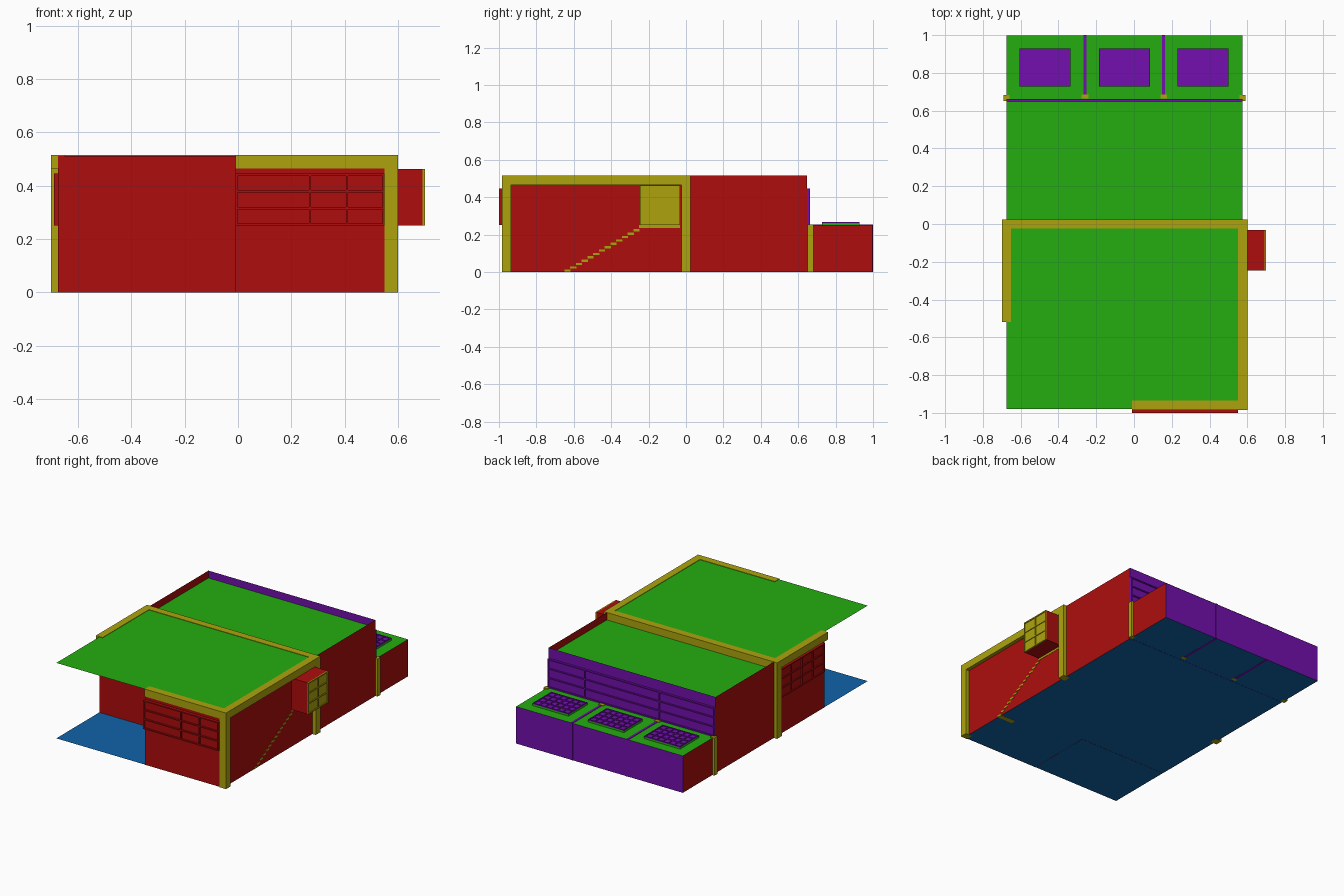
import bpy, bmesh

if "Cube" in bpy.data.objects:
    bpy.data.objects.remove(bpy.data.objects["Cube"])


def material(name, rgb):
    m = bpy.data.materials.new(name)
    m.diffuse_color = (*rgb, 1)
    m.use_nodes = True
    m.node_tree.nodes["Principled BSDF"].inputs["Base Color"].default_value = m.diffuse_color
    return m


RED = material("red wall", (0.42, 0.004, 0.004))
GREEN = material("green roof", (0.018, 0.42, 0.005))
OLIVE = material("olive frame", (0.42, 0.37, 0.004))
PURPLE = material("purple rear", (0.17, 0.005, 0.42))
BLUE = material("blue floor", (0.005, 0.125, 0.40))


def finish(name, bm, mat):
    me = bpy.data.meshes.new(name)
    bm.to_mesh(me)
    bm.free()
    me.materials.append(mat)
    ob = bpy.data.objects.new(name, me)
    bpy.context.collection.objects.link(ob)
    return ob


def add_box(bm, x, y, z):
    vs = bmesh.ops.create_cube(bm, size=1)["verts"]
    for v in vs:
        v.co = [r[0] if c < 0 else r[1] for c, r in zip(v.co, (x, y, z))]


def box(name, mat, x, y, z):
    bm = bmesh.new()
    add_box(bm, x, y, z)
    return finish(name, bm, mat)


def sheet(name, mat, pts):
    bm = bmesh.new()
    bm.faces.new([bm.verts.new(p) for p in pts])
    return finish(name, bm, mat)


def wall(name, mat, a, b, z0, z1):
    """Upright sheet; outside lies to the right of a -> b."""
    return sheet(name, mat, [(*a, z0), (*b, z0), (*b, z1), (*a, z1)])


def level(name, mat, x, y, z):
    return sheet(name, mat, [(x[0], y[0], z), (x[1], y[0], z),
                             (x[1], y[1], z), (x[0], y[1], z)])


def grille(name, mat, axis, base, pane, front, u, v, us, vs, w=0.008):
    """Pane plate with raised bars; axis = outward axis, u/v = in-plane ranges."""
    bm = bmesh.new()

    def put(d, ur, vr):
        r = [ur, vr]
        r.insert(axis, (min(d), max(d)))
        add_box(bm, *r)

    put((base, pane), u, v)
    for i, f in enumerate([0, *us, 1]):
        c = u[0] + w / 2 + f * (u[1] - u[0] - w)
        put((pane, front), (c - w / 2, c + w / 2), v)
    for f in [0, *vs, 1]:
        c = v[0] + w / 2 + f * (v[1] - v[0] - w)
        put((pane, front), u, (c - w / 2, c + w / 2))
    return finish(name, bm, mat)


L, R = -0.675, 0.575          # side walls
F, B = -0.98, 0.998           # front and back
PX, PY = -0.01, -0.52         # porch corner
H, LOW = 0.512, 0.25          # main and annex heights

# floor and roofs
level("floor", BLUE, (L, R), (F, B), 0.001)
level("front_roof", GREEN, (L, R), (F, 0.0), H)
level("rear_roof", GREEN, (L, R), (0.0, 0.648), 0.465)
level("annex_roof", GREEN, (L, R), (0.648, B), LOW)

# walls, with the porch cut out of the front left corner
wall("front_wall", RED, (PX, F), (R, F), 0, H)
wall("porch_side_wall", RED, (PX, PY), (PX, F), 0, H)
wall("porch_back_wall", RED, (L, PY), (PX, PY), 0, H)
wall("right_front_wall", RED, (R, F), (R, 0), 0, H)
wall("left_front_wall", RED, (L, 0), (L, PY), 0, H)
wall("right_rear_wall", RED, (R, 0), (R, 0.648), 0, 0.515)
wall("left_rear_wall", RED, (L, 0.648), (L, 0), 0, 0.515)
wall("right_annex_wall", RED, (R, 0.648), (R, B), 0, LOW)
wall("left_annex_wall", RED, (L, B), (L, 0.648), 0, LOW)
wall("rear_upper_wall", PURPLE, (R, 0.648), (L, 0.648), 0, 0.515)
wall("annex_back_wall", PURPLE, (R, B), (L, B), 0, LOW)

# beams round the front roof
Z = (0.465, 0.515)
box("middle_beam", OLIVE, (-0.70, 0.60), (-0.025, 0.025), Z)
box("right_beam", OLIVE, (0.55, 0.60), (-0.985, -0.025), Z)
box("front_beam", OLIVE, (PX, 0.55), (-0.985, -0.935), Z)
box("left_beam", OLIVE, (-0.70, -0.65), (PY, -0.025), Z)

# posts under the beams
box("front_right_post", OLIVE, (0.55, 0.60), (-0.985, -0.935), (0, 0.465))
box("middle_right_post", OLIVE, (0.55, 0.60), (-0.025, 0.025), (0, 0.465))
box("middle_left_post", OLIVE, (-0.70, -0.65), (-0.025, 0.025), (0, 0.465))

# annex posts and dividing strips
for x in (-0.675, 0.575):
    box("annex_corner_post", OLIVE, (x - 0.016, x + 0.016), (0.65, 0.682), (0, 0.254))
for x in (-0.26, 0.157):
    box("annex_post", OLIVE, (x - 0.018, x + 0.018), (0.664, 0.686), (0, 0.254))
    box("annex_divider", PURPLE, (x - 0.008, x + 0.008), (0.686, 1.0), (0, 0.253))

# skylights: green kerb with a purple gridded top
for x in (-0.605, -0.185, 0.23):
    box("skylight_kerb", GREEN, (x, x + 0.27), (0.727, 0.928), (LOW, 0.261))
    grille("skylight", PURPLE, 2, 0.261, 0.263, 0.267, (x, x + 0.27), (0.727, 0.928),
           [i / 6 for i in range(1, 6)], [0.25, 0.5, 0.75])

# window bands
grille("front_window", RED, 1, F, -0.99, -1.0, (PX, 0.55), (0.25, 0.445),
       [0.5, 0.75], [0.33, 0.67])
grille("left_window", RED, 0, L, -0.682, -0.69, (-0.50, -0.025), (0.25, 0.445),
       [0.25, 0.5, 0.75], [0.33, 0.67])
grille("rear_window", PURPLE, 1, 0.648, 0.655, 0.662, (L, R), (0.25, 0.445),
       [0.33, 0.78], [0.33, 0.67])

# projecting bay on the right with an olive glazed face
box("bay", RED, (R, 0.692), (-0.247, -0.032), (0.25, 0.463))
grille("bay_window", OLIVE, 0, 0.692, 0.695, 0.70, (-0.247, -0.032), (0.25, 0.463),
       [0.5], [0.33, 0.67])

# inner stair whose ends just show through the right wall
N = 13
bm = bmesh.new()
for i in range(N):
    y, z = -0.65 + 0.4 * i / N, 0.235 * i / N
    add_box(bm, (0.46, 0.577), (y, y + 0.4 / N + 0.002), (z, z + 0.012))
add_box(bm, (0.46, 0.577), (-0.25, -0.032), (0.236, 0.25))
finish("stair_and_landing", bm, OLIVE)
